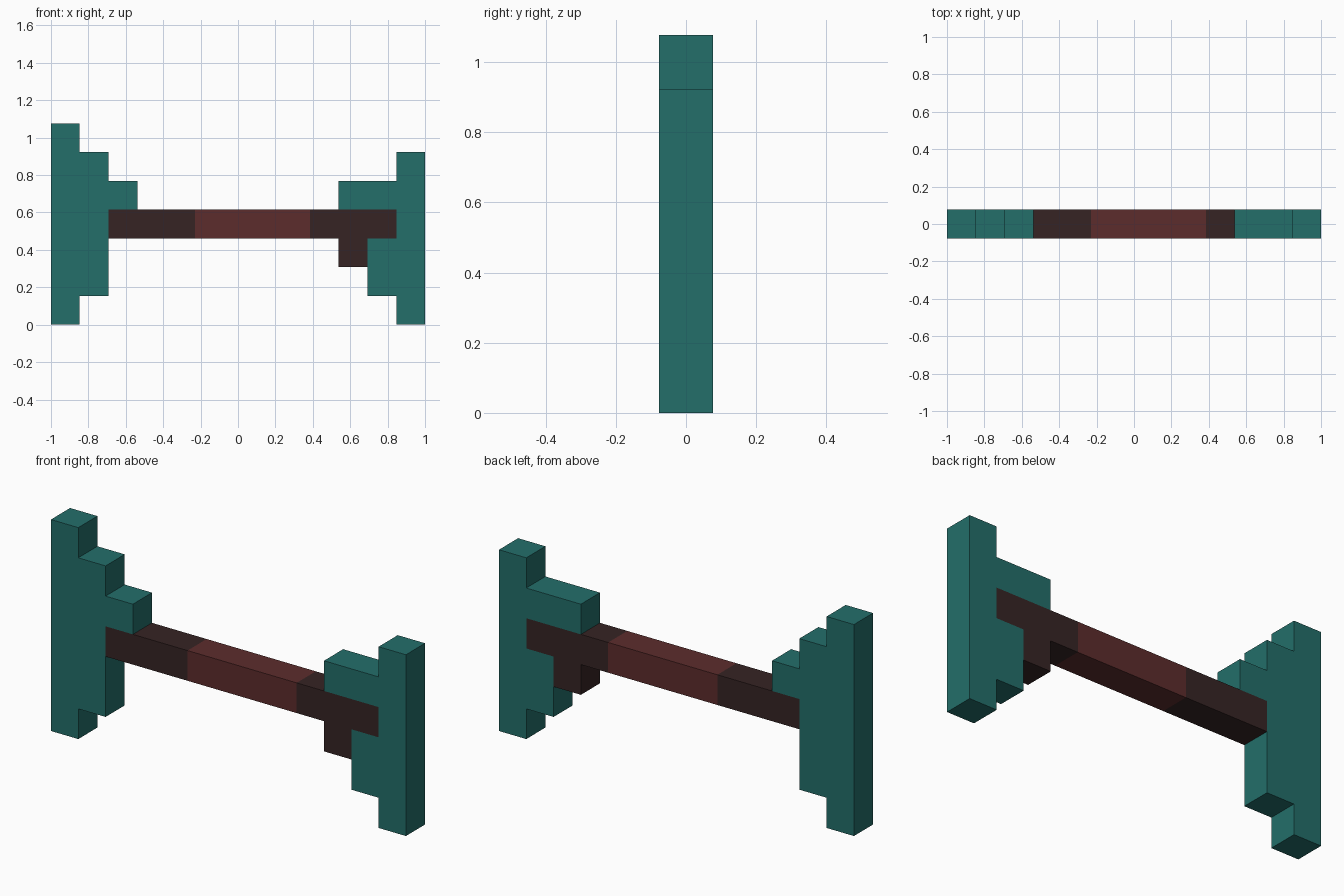
import bpy
import bmesh

if "Cube" in bpy.data.objects:
    bpy.data.objects.remove(bpy.data.objects["Cube"])

U = 2 / 13          # side of one square block; the model is 13 blocks long
HALF = 6.5          # blocks from the left edge to the centre


def srgb(*rgb):
    """Convert 0-255 screen values to a linear colour."""
    return tuple(((c / 255 + 0.055) / 1.055) ** 2.4 for c in rgb) + (1.0,)


def material(name, colour):
    mat = bpy.data.materials.new(name)
    mat.use_nodes = True
    mat.diffuse_color = colour
    bsdf = next(n for n in mat.node_tree.nodes if n.type == "BSDF_PRINCIPLED")
    bsdf.inputs["Base Color"].default_value = colour
    return mat


def slab(name, profile, mat):
    """Extrude a stepped outline, given in blocks (x, z), to one block of depth."""
    bm = bmesh.new()
    face = bm.faces.new([bm.verts.new(((x - HALF) * U, -U / 2, z * U)) for x, z in profile])
    extruded = bmesh.ops.extrude_face_region(bm, geom=[face])["geom"]
    bmesh.ops.translate(bm, vec=(0, U, 0),
                        verts=[v for v in extruded if isinstance(v, bmesh.types.BMVert)])
    bmesh.ops.recalc_face_normals(bm, faces=bm.faces)
    mesh = bpy.data.meshes.new(name)
    bm.to_mesh(mesh)
    bm.free()
    mesh.materials.append(mat)
    obj = bpy.data.objects.new(name, mesh)
    bpy.context.collection.objects.link(obj)
    return obj


teal = material("teal", srgb(35, 110, 106))
red = material("red brown", srgb(92, 44, 44))
dark = material("dark brown", srgb(54, 36, 36))

# Tall stepped end, on the model's right
slab("right_end", [(0, 0), (1, 0), (1, 1), (2, 1), (2, 4), (3, 4), (3, 5),
                   (2, 5), (2, 6), (1, 6), (1, 7), (0, 7)], teal)

# Shorter stepped end, notched around the end of the bar
slab("left_end", [(13, 0), (13, 6), (12, 6), (12, 5), (10, 5), (10, 4), (12, 4),
                  (12, 3), (11, 3), (11, 1), (12, 1), (12, 0)], teal)

# Connecting bar: dark ends, red grip, and a short peg under the left end
slab("right_bar", [(2, 3), (5, 3), (5, 4), (2, 4)], dark)
slab("grip", [(5, 3), (9, 3), (9, 4), (5, 4)], red)
slab("left_bar_and_peg", [(9, 3), (10, 3), (10, 2), (11, 2), (11, 3),
                          (12, 3), (12, 4), (9, 4)], dark)
